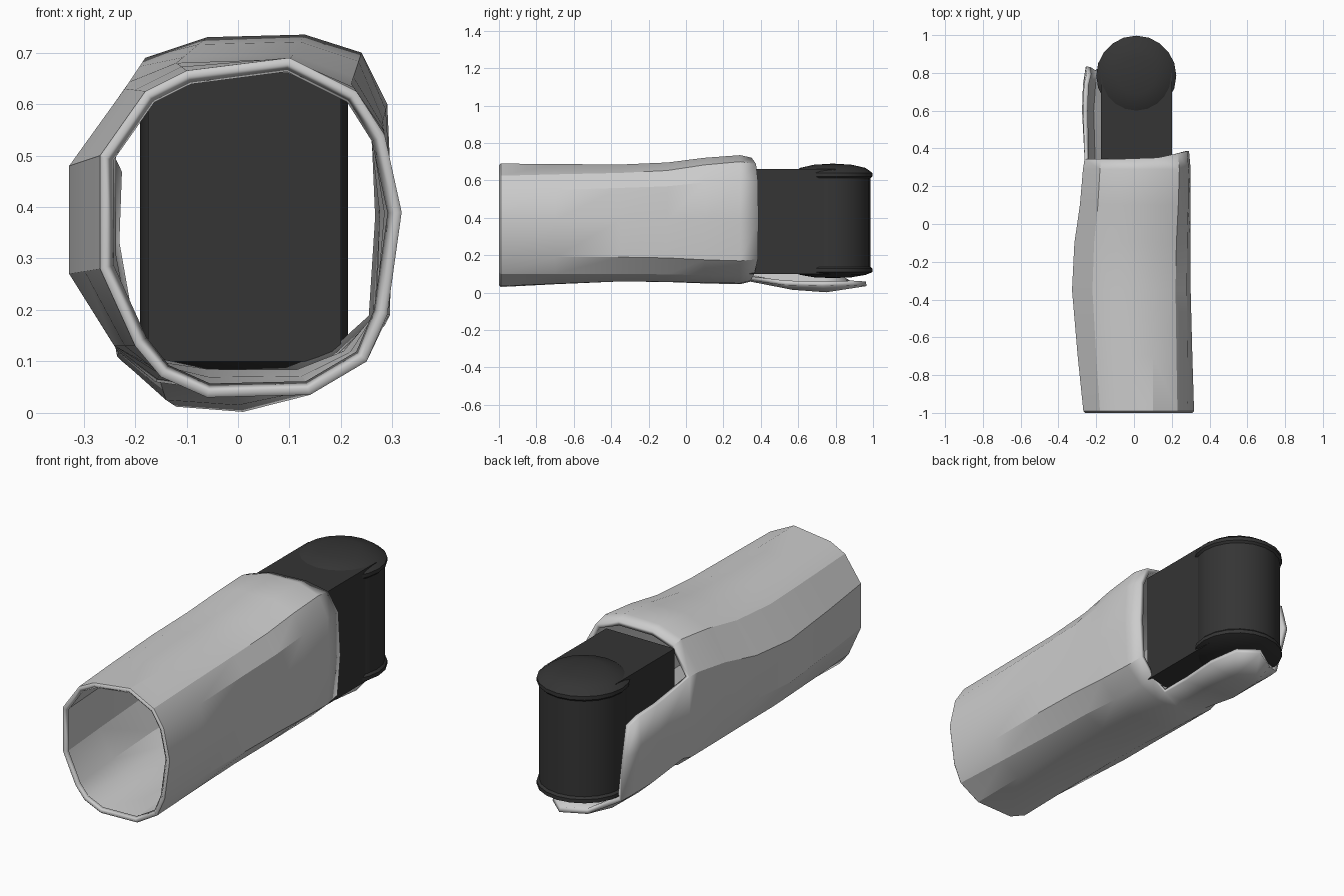
import bpy, bmesh, math

if "Cube" in bpy.data.objects:
    bpy.data.objects.remove(bpy.data.objects["Cube"])

dark = bpy.data.materials.new("dark_grey")
dark.diffuse_color = (0.035, 0.035, 0.035, 1)
dark.use_nodes = True
dark.node_tree.nodes["Principled BSDF"].inputs["Base Color"].default_value = dark.diffuse_color


def finish(bm, name, mat=None):
    bmesh.ops.recalc_face_normals(bm, faces=bm.faces)
    me = bpy.data.meshes.new(name)
    bm.to_mesh(me)
    bm.free()
    ob = bpy.data.objects.new(name, me)
    bpy.context.collection.objects.link(ob)
    if mat:
        me.materials.append(mat)
    bpy.ops.object.select_all(action='DESELECT')
    bpy.context.view_layer.objects.active = ob
    ob.select_set(True)
    bpy.ops.object.shade_smooth_by_angle(angle=math.radians(25))
    return ob


# Sleeve cross-sections (x, z), starting at the bottom and going round by the right
front = [(-.06, .03), (.14, .035), (.25, .10), (.29, .19), (.318, .39), (.285, .54), (.23, .625),
         (.10, .69), (-.10, .665), (-.18, .625), (-.268, .5), (-.268, .28), (-.20, .13), (-.15, .07)]
middle = [(-.06, .06), (.12, .06), (.22, .10), (.295, .19), (.30, .39), (.28, .56), (.22, .64),
          (.10, .685), (-.12, .68), (-.22, .63), (-.328, .48), (-.328, .27), (-.24, .13), (-.15, .08)]
back = [(-.05, .045), (.10, .05), (.20, .09), (.285, .17), (.30, .38), (.29, .60), (.24, .70),
        (.13, .735), (-.06, .73), (-.18, .69), (-.27, .55), (-.27, .30), (-.235, .12), (-.16, .06)]
N = len(front)


def blend(a, b, t):
    t = t * t * (3 - 2 * t)
    return [(p[0] + (q[0] - p[0]) * t, p[1] + (q[1] - p[1]) * t) for p, q in zip(a, b)]


stations = [(-.99, front), (-.7, blend(front, middle, .5)), (-.35, middle),
            (-.1, blend(middle, back, .3)), (.1, blend(middle, back, .65)), (.29, back)]
bm = bmesh.new()
rings = [[bm.verts.new((x, y, z)) for x, z in sec] for y, sec in stations]
# Rounded rim at the back opening, leaning further back on the right side
rings.append([bm.verts.new((.01 + (x - .01) * .97, .345 + max(0, .04 * (x - .1) / .19), .39 + (z - .39) * .96))
              for x, z in back])
for a, b in zip(rings, rings[1:]):
    for i in range(N):
        j = (i + 1) % N
        bm.faces.new((a[i], a[j], b[j], b[i]))

# Flaps running back along the left side and underneath
flap_cols = [10, 11, 12, 13, 0, 1]
flap_rows = [[(-.27, .60, .51), (-.275, .60, .33), (-.235, .60, .11), (-.14, .57, .025), (0, .57, .015), (.12, .53, .04)],
             [(-.265, .74, .50), (-.27, .74, .33), (-.225, .74, .10), (-.12, .75, .012), (.01, .75, .002), (.14, .73, .035)],
             [(-.25, .80, .47), (-.255, .835, .33), (-.21, .81, .09), (-.09, .90, .03), (.02, .965, .035), (.11, .89, .04)]]
prev = [rings[-1][c] for c in flap_cols]
for row in flap_rows:
    cur = [bm.verts.new(p) for p in row]
    for i in range(len(cur) - 1):
        bm.faces.new((prev[i], prev[i + 1], cur[i + 1], cur[i]))
    prev = cur
# Front lip
lip = [bm.verts.new((.02 + (v.co.x - .02) * .97, -1, .36 + (v.co.z - .36) * .97)) for v in rings[0]]
for i in range(N):
    j = (i + 1) % N
    bm.faces.new((lip[i], lip[j], rings[0][j], rings[0][i]))
sleeve = finish(bm, "sleeve")
sol = sleeve.modifiers.new("thickness", 'SOLIDIFY')
sol.thickness = .025
sol.offset = -1

# Arm block
bm = bmesh.new()
bmesh.ops.create_cube(bm, size=1)
for v in bm.verts:
    v.co = (.0125 + v.co.x * .375, .57 + v.co.y * .46, .38 + v.co.z * .56)
finish(bm, "arm_block", dark)

# Rounded hinge drum at the end of the arm, with domed and lipped caps
profile = [(0, .69), (.10, .684), (.175, .667), (.212, .64), (.212, .622), (.202, .612),
           (.202, .138), (.212, .128), (.212, .11), (.175, .095), (.10, .082), (0, .078)]
bm = bmesh.new()
vs = [bm.verts.new((r, 0, z)) for r, z in profile]
es = [bm.edges.new(e) for e in zip(vs, vs[1:])]
bmesh.ops.spin(bm, geom=vs + es, cent=(0, 0, 0), axis=(0, 0, 1), angle=math.tau, steps=20)
bmesh.ops.remove_doubles(bm, verts=bm.verts, dist=.0005)
bmesh.ops.translate(bm, verts=bm.verts, vec=(.012, .785, 0))
finish(bm, "hinge_drum", dark)
